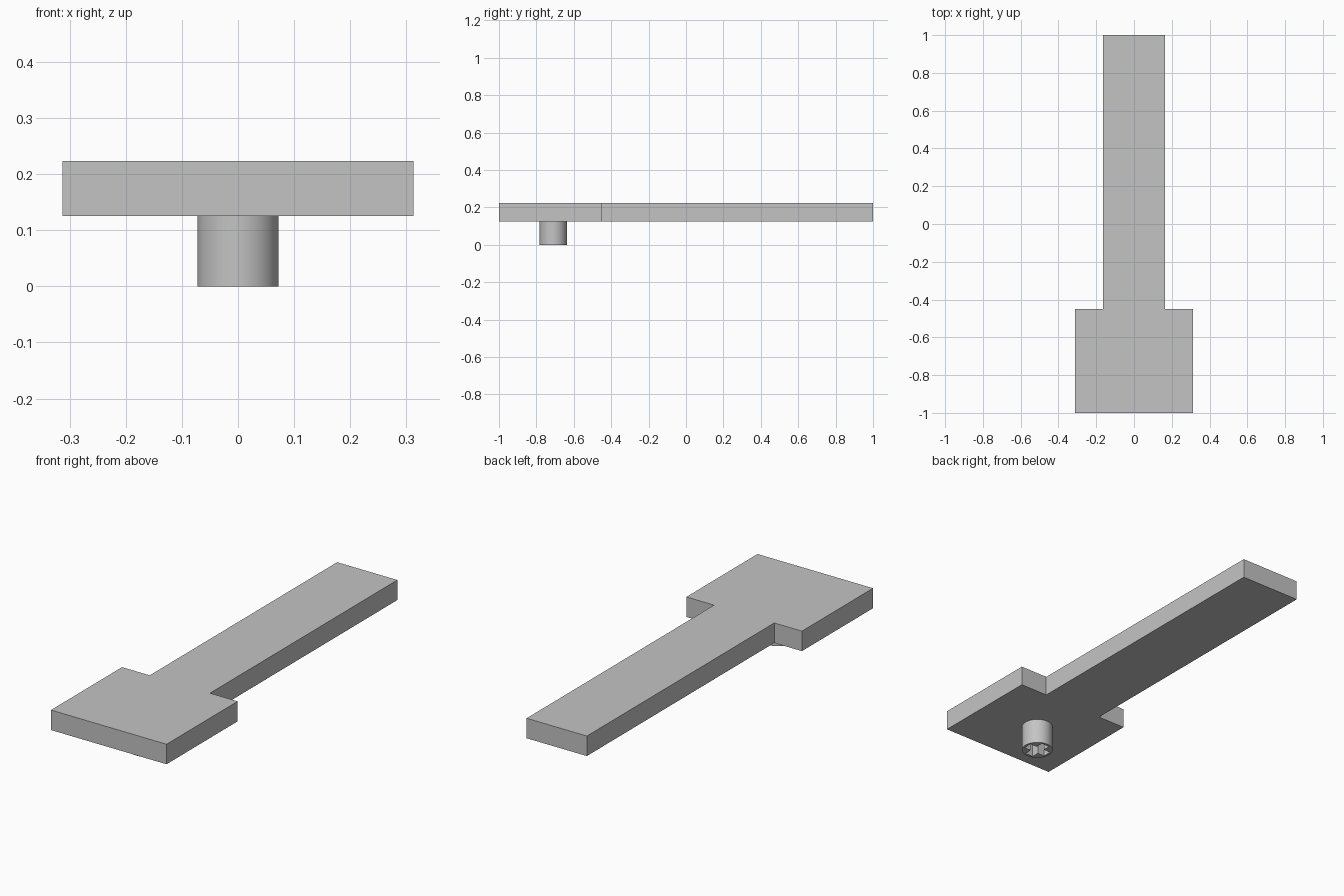
import bpy
import bmesh
from math import cos, sin, tau

cube = bpy.data.objects.get("Cube")
if cube:
    bpy.data.objects.remove(cube, do_unlink=True)

grey = bpy.data.materials.new("light_grey")
grey.use_nodes = True
colour = (0.55, 0.55, 0.55, 1)
grey.diffuse_color = colour
grey.node_tree.nodes["Principled BSDF"].inputs["Base Color"].default_value = colour


def prism(name, outline, bottom, top):
    """Extrude a counter-clockwise outline between two heights."""
    bm = bmesh.new()
    face = bm.faces.new([bm.verts.new((x, y, bottom)) for x, y in outline])
    ext = bmesh.ops.extrude_face_region(bm, geom=[face])
    verts = [g for g in ext["geom"] if isinstance(g, bmesh.types.BMVert)]
    bmesh.ops.translate(bm, verts=verts, vec=(0, 0, top - bottom))
    bmesh.ops.recalc_face_normals(bm, faces=bm.faces)
    mesh = bpy.data.meshes.new(name)
    bm.to_mesh(mesh)
    bm.free()
    mesh.materials.append(grey)
    obj = bpy.data.objects.new(name, mesh)
    bpy.context.collection.objects.link(obj)
    return obj


PLATE_BOTTOM, PLATE_TOP = 0.125, 0.223
POST_Y, POST_RADIUS = -0.71, 0.0725

# T-shaped plate: wide head at the front, long handle behind
right_half = [(0.313, -1), (0.313, -0.45), (0.163, -0.45), (0.163, 1)]
left_half = [(-x, y) for x, y in reversed(right_half)]
prism("flat_plate", right_half + left_half, PLATE_BOTTOM, PLATE_TOP)

# Round post under the head
SIDES = 64
circle = [(POST_RADIUS * cos(tau * i / SIDES),
           POST_Y + POST_RADIUS * sin(tau * i / SIDES)) for i in range(SIDES)]
post = prism("round_post", circle, 0, PLATE_BOTTOM)

# Cross-shaped socket cut up through the post
a, w = 0.06, 0.022
cross = []
for c, s in ((1, 0), (0, 1), (-1, 0), (0, -1)):
    for x, y in ((a, -w), (a, w), (w, w)):
        cross.append((x * c - y * s, POST_Y + x * s + y * c))
cutter = prism("socket_cutter", cross, -0.05, PLATE_BOTTOM + 0.05)
cutter.hide_render = True

cut = post.modifiers.new("socket", "BOOLEAN")
cut.operation = "DIFFERENCE"
cut.solver = "EXACT"
cut.object = cutter

bpy.ops.object.select_all(action="DESELECT")
post.select_set(True)
bpy.context.view_layer.objects.active = post
bpy.ops.object.modifier_apply(modifier=cut.name)
bpy.data.objects.remove(cutter, do_unlink=True)
bpy.ops.object.shade_smooth_by_angle(angle=0.5)
